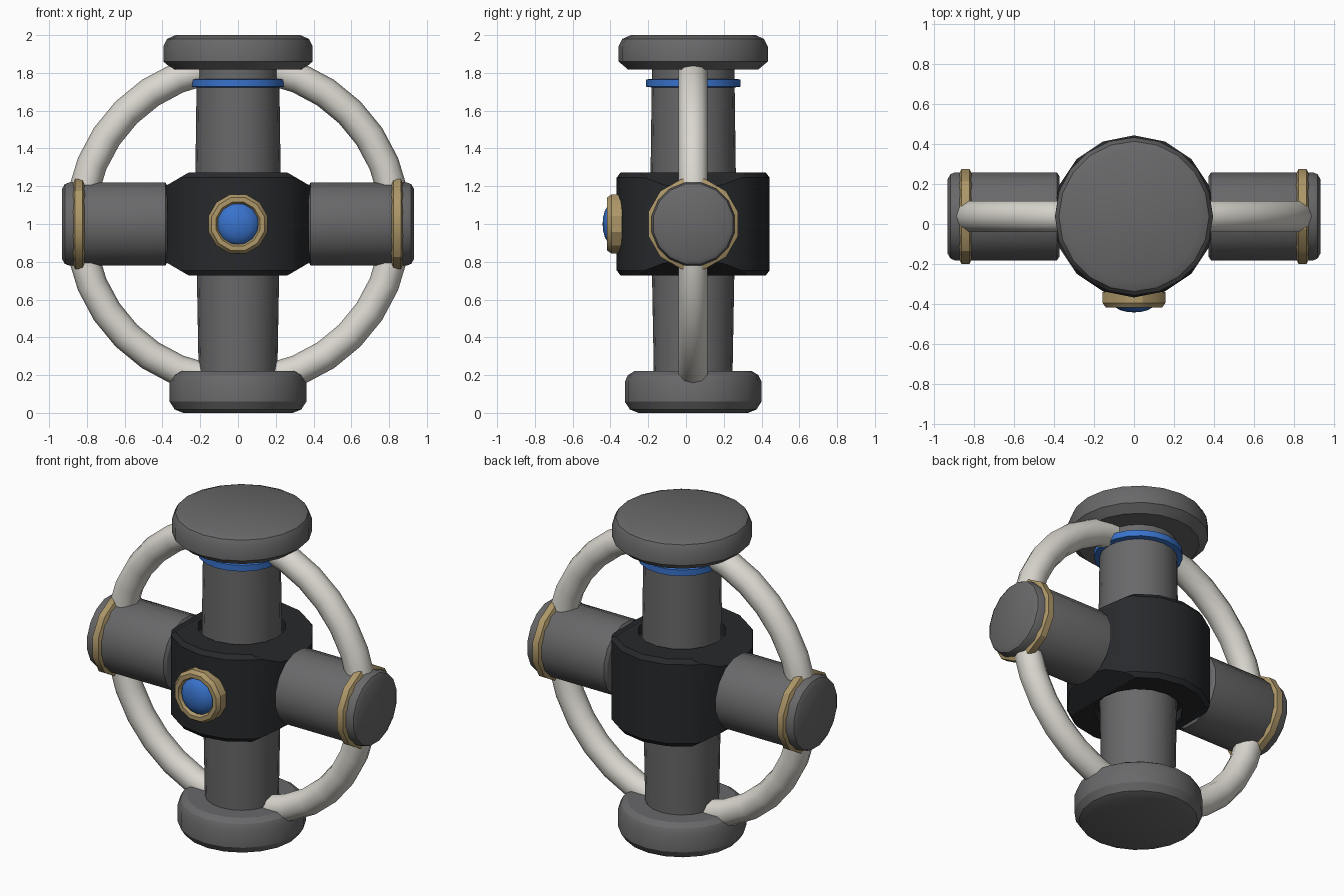
import bpy, bmesh, math
from mathutils import Matrix, Vector

if "Cube" in bpy.data.objects:
    bpy.data.objects.remove(bpy.data.objects["Cube"])

CY = 0.038  # y of the main axis


def material(name, rgb):
    m = bpy.data.materials.new(name)
    m.diffuse_color = (*rgb, 1)
    m.use_nodes = True
    m.node_tree.nodes["Principled BSDF"].inputs["Base Color"].default_value = m.diffuse_color
    return m


GREY = material("grey_metal", (0.14, 0.14, 0.145))
DARK = material("dark_metal", (0.02, 0.022, 0.025))
BLUE = material("blue", (0.04, 0.17, 0.6))
GOLD = material("gold", (0.42, 0.31, 0.14))
WHITE = material("off_white", (0.7, 0.68, 0.62))

AXES = {"z": Matrix.Identity(4),
        "x": Matrix.Rotation(math.pi / 2, 4, 'Y'),
        "-x": Matrix.Rotation(-math.pi / 2, 4, 'Y'),
        "-y": Matrix.Rotation(math.pi / 2, 4, 'X')}


def lathe(name, profile, mat, sides=16, axis="z", loc=(0, CY, 0), ring=False, turn=0.0, cuts=(), angle=30):
    """Revolve (radius, height) points; ring=True closes the section, otherwise ends are capped."""
    bm = bmesh.new()
    rows = []
    for r, h in profile:
        rows.append([bm.verts.new((r * math.cos(2 * math.pi * (i + turn) / sides),
                                   r * math.sin(2 * math.pi * (i + turn) / sides), h)) for i in range(sides)])
    pairs = list(zip(rows, rows[1:]))
    if ring:
        pairs.append((rows[-1], rows[0]))
    for a, b in pairs:
        for i in range(sides):
            j = (i + 1) % sides
            bm.faces.new((a[i], a[j], b[j], b[i]))
    if not ring:
        bm.faces.new(rows[0][::-1])
        bm.faces.new(rows[-1])
    for co, no in cuts:
        geom = bm.verts[:] + bm.edges[:] + bm.faces[:]
        bmesh.ops.bisect_plane(bm, geom=geom, plane_co=co, plane_no=no, clear_outer=True)
        bmesh.ops.holes_fill(bm, edges=[e for e in bm.edges if e.is_boundary], sides=0)
    bmesh.ops.recalc_face_normals(bm, faces=bm.faces[:])
    me = bpy.data.meshes.new(name)
    bm.transform(Matrix.Translation(loc) @ AXES[axis])
    bm.to_mesh(me)
    bm.free()
    return finish(bpy.data.objects.new(name, me), mat, angle)


def finish(ob, mat, angle):
    if not ob.users_collection:
        bpy.context.collection.objects.link(ob)
    ob.data.materials.append(mat)
    bpy.ops.object.select_all(action='DESELECT')
    ob.select_set(True)
    bpy.context.view_layer.objects.active = ob
    bpy.ops.object.shade_smooth_by_angle(angle=math.radians(angle))
    return ob


# Foot and top cap: thick discs with bevelled rims
lathe("base_disc", [(0.29, 0), (0.335, 0.018), (0.362, 0.06), (0.362, 0.165), (0.345, 0.2), (0.31, 0.222)], GREY, 20)
lathe("top_cap", [(0.345, 1.818), (0.395, 1.86), (0.395, 1.94), (0.375, 1.98), (0.33, 2.0)], GREY, 20)

# Vertical columns
lathe("lower_column", [(0.208, 0.18), (0.22, 0.85)], GREY, 20)
lathe("upper_column", [(0.228, 1.1), (0.218, 1.85)], GREY, 20)
lathe("blue_collar", [(0.21, 1.722), (0.25, 1.727), (0.25, 1.765), (0.21, 1.77)], BLUE, 20, ring=True)

# Hub: drum with a shallow socket around each column and sloped shoulders over the arms
shoulders = [((sx * 0.262, 0, 1 + sz * 0.272), Vector((sx * 0.07, 0, sz * 0.12)))
             for sx in (-1, 1) for sz in (-1, 1)]
lathe("hub", [(0.25, 0.79), (0.25, 0.728), (0.385, 0.728), (0.405, 0.755),
              (0.405, 1.245), (0.385, 1.272), (0.25, 1.272), (0.25, 1.21)],
      DARK, 16, cuts=shoulders)

# Side arms and their gold bands
for side, axis in (("right", "x"), ("left", "-x")):
    lathe(side + "_arm", [(0.205, 0.373), (0.224, 0.385), (0.224, 0.895), (0.215, 0.917), (0.19, 0.931)],
          GREY, 16, axis, (0, CY, 1), turn=0.5)
    lathe(side + "_arm_band", [(0.215, 0.808), (0.246, 0.822), (0.246, 0.862), (0.215, 0.876)],
          GOLD, 12, axis, (0, CY, 1), ring=True, turn=0.5)

# Large hoop through the arms and discs
bpy.ops.mesh.primitive_torus_add(major_radius=0.836, minor_radius=0.081, major_segments=32, minor_segments=10,
                                 location=(0, CY, 1), rotation=(math.pi / 2, 0, 0))
hoop = bpy.context.object
hoop.name = "hoop"
finish(hoop, WHITE, 45)

# Front button: gold bezel with a blue domed lens
lathe("button_bezel", [(0.115, 0.33), (0.162, 0.34), (0.162, 0.395), (0.145, 0.418), (0.12, 0.418), (0.108, 0.395)],
      GOLD, 12, "-y", (0, 0, 1), ring=True, turn=0.5)
lathe("button_lens", [(0.115, 0.35), (0.115, 0.39), (0.1, 0.412), (0.07, 0.43), (0.035, 0.439), (0.008, 0.441)],
      BLUE, 16, "-y", (0, 0, 1), angle=60)
